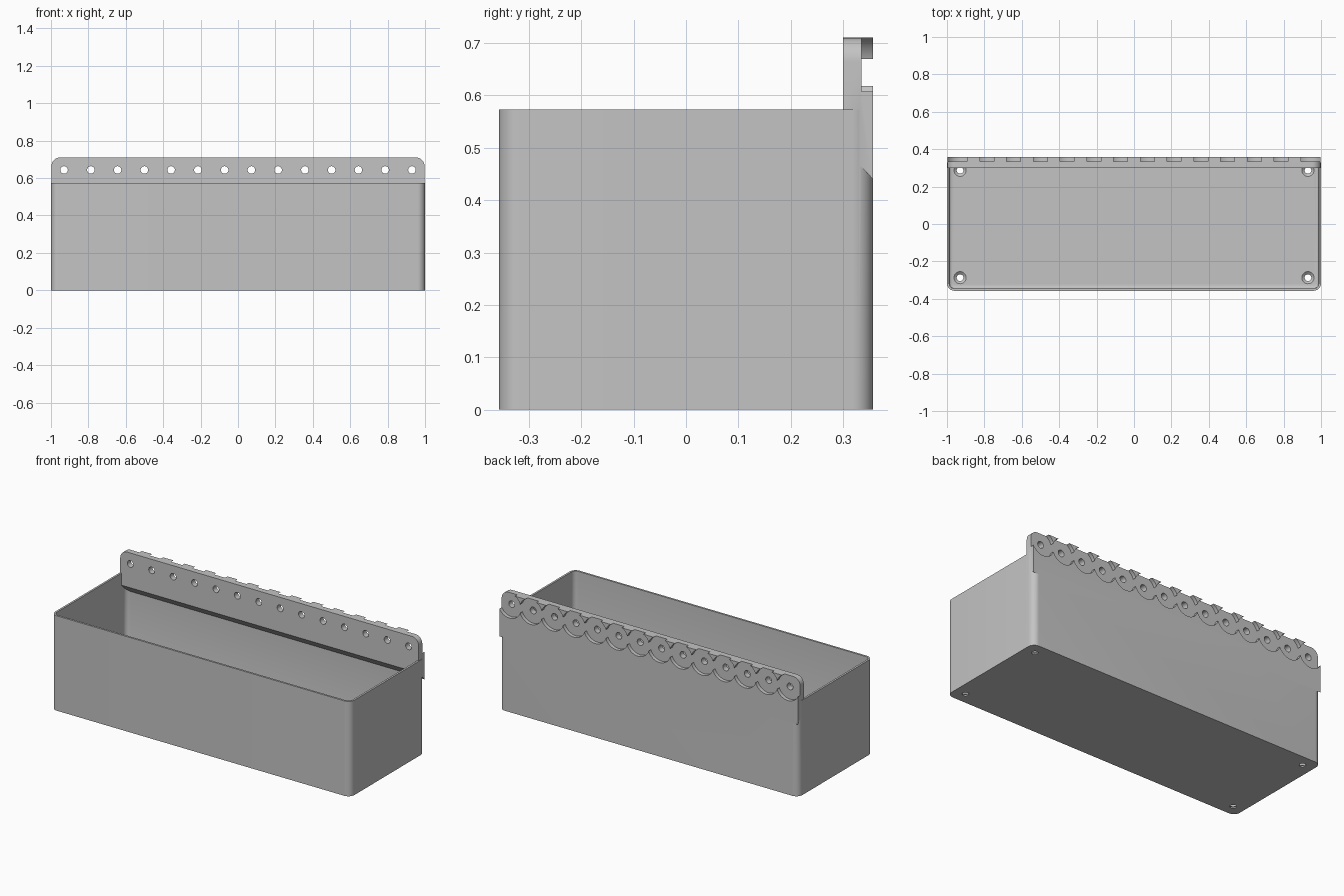
import bpy, bmesh
from math import pi, sin, cos
from mathutils import Matrix, Vector

if "Cube" in bpy.data.objects:
    bpy.data.objects.remove(bpy.data.objects["Cube"])

HALF_X, HALF_Y, RIM_Z = 1.0, 0.357, 0.573
WALL, FLOOR = 0.012, 0.02
HOLES, HOLE_X, HOLE_Z = 14, 0.93, 0.6435

grey = bpy.data.materials.new("plain grey")
grey.use_nodes = True
colour = (0.55, 0.55, 0.55, 1)
grey.diffuse_color = colour
grey.node_tree.nodes["Principled BSDF"].inputs["Base Color"].default_value = colour


def make_object(name, bm):
    bmesh.ops.recalc_face_normals(bm, faces=bm.faces[:])
    mesh = bpy.data.meshes.new(name)
    bm.to_mesh(mesh)
    bm.free()
    mesh.materials.append(grey)
    obj = bpy.data.objects.new(name, mesh)
    bpy.context.scene.collection.objects.link(obj)
    return obj


def prism(points, offset):
    bm = bmesh.new()
    face = bm.faces.new([bm.verts.new(p) for p in points])
    new = bmesh.ops.extrude_face_region(bm, geom=[face])["geom"]
    bmesh.ops.translate(bm, vec=Vector(offset),
                        verts=[v for v in new if isinstance(v, bmesh.types.BMVert)])
    return bm


def rounded_rect(hx, hy, r, z, steps=10):
    points = []
    for k, (sx, sy) in enumerate([(1, 1), (-1, 1), (-1, -1), (1, -1)]):
        for i in range(steps + 1):
            a = (k + i / steps) * pi / 2
            points.append((sx * (hx - r) + r * cos(a), sy * (hy - r) + r * sin(a), z))
    return points


def add_cylinder(bm, place, r1, r2, depth, along_y=False, segments=32):
    turn = Matrix.Rotation(pi / 2, 4, "X") if along_y else Matrix()
    bmesh.ops.create_cone(bm, cap_ends=True, segments=segments, radius1=r1, radius2=r2,
                          depth=depth, matrix=Matrix.Translation(place) @ turn)


def combine(target, tool, operation):
    mod = target.modifiers.new("cut", "BOOLEAN")
    mod.operation, mod.solver, mod.object = operation, "EXACT", tool
    mod.use_self = True
    bpy.context.view_layer.update()
    graph = bpy.context.evaluated_depsgraph_get()
    result = bpy.data.meshes.new_from_object(target.evaluated_get(graph))
    target.modifiers.clear()
    target.data = result
    bpy.data.objects.remove(tool)


# Open tray with rounded corners and a softened inner floor edge
tray = make_object("planter_tray", prism(rounded_rect(HALF_X, HALF_Y, 0.04, 0), (0, 0, RIM_Z)))
bm = prism(rounded_rect(HALF_X - WALL, HALF_Y - WALL, 0.028, FLOOR), (0, 0, 1))
floor_edges = [e for e in bm.edges if all(v.co.z < FLOOR + 0.001 for v in e.verts)]
bmesh.ops.bevel(bm, geom=floor_edges, offset=0.015, segments=3, affect="EDGES", profile=0.5)
combine(tray, make_object("cavity_cutter", bm), "DIFFERENCE")

# Mounting rail along the back, with a sloping underside and rounded top corners
rail_end, rail_top = 0.997, 0.71
side = [(0.30, rail_top), (HALF_Y, rail_top), (HALF_Y, 0.44), (0.30, 0.50)]
bm = prism([(-rail_end, y, z) for y, z in side], (2 * rail_end, 0, 0))
top_corners = [e for e in bm.edges
               if all(v.co.z > rail_top - 0.001 for v in e.verts)
               and abs(e.verts[0].co.x - e.verts[1].co.x) < 0.001]
bmesh.ops.bevel(bm, geom=top_corners, offset=0.045, segments=10, affect="EDGES", profile=0.5)
combine(tray, make_object("rail", bm), "UNION")

# Scalloped round recesses on the back of the rail, then the bolt holes
positions = [-HOLE_X + 2 * HOLE_X * i / (HOLES - 1) for i in range(HOLES)]
for first in (0, 1):
    bm = bmesh.new()
    for x in positions[first::2]:
        add_cylinder(bm, (x, 0.385, HOLE_Z), 0.0762, 0.0762, 0.1, True, 64)
    combine(tray, make_object("recess_cutter", bm), "DIFFERENCE")
bm = bmesh.new()
for x in positions:
    add_cylinder(bm, (x, 0.33, HOLE_Z), 0.02, 0.02, 0.2, True)
combine(tray, make_object("bolt_hole_cutter", bm), "DIFFERENCE")

# Countersunk holes in the floor corners
for r1, r2, z, depth in [(0.018, 0.018, 0, 0.1), (0.014, 0.038, 0.0145, 0.02)]:
    bm = bmesh.new()
    for x in (-HOLE_X, HOLE_X):
        for y in (-0.287, 0.287):
            add_cylinder(bm, (x, y, z), r1, r2, depth)
    combine(tray, make_object("floor_hole_cutter", bm), "DIFFERENCE")

# Smooth shading with sharp edges kept
bpy.ops.object.select_all(action="DESELECT")
tray.select_set(True)
bpy.context.view_layer.objects.active = tray
bpy.ops.object.shade_smooth_by_angle(angle=pi / 6)
